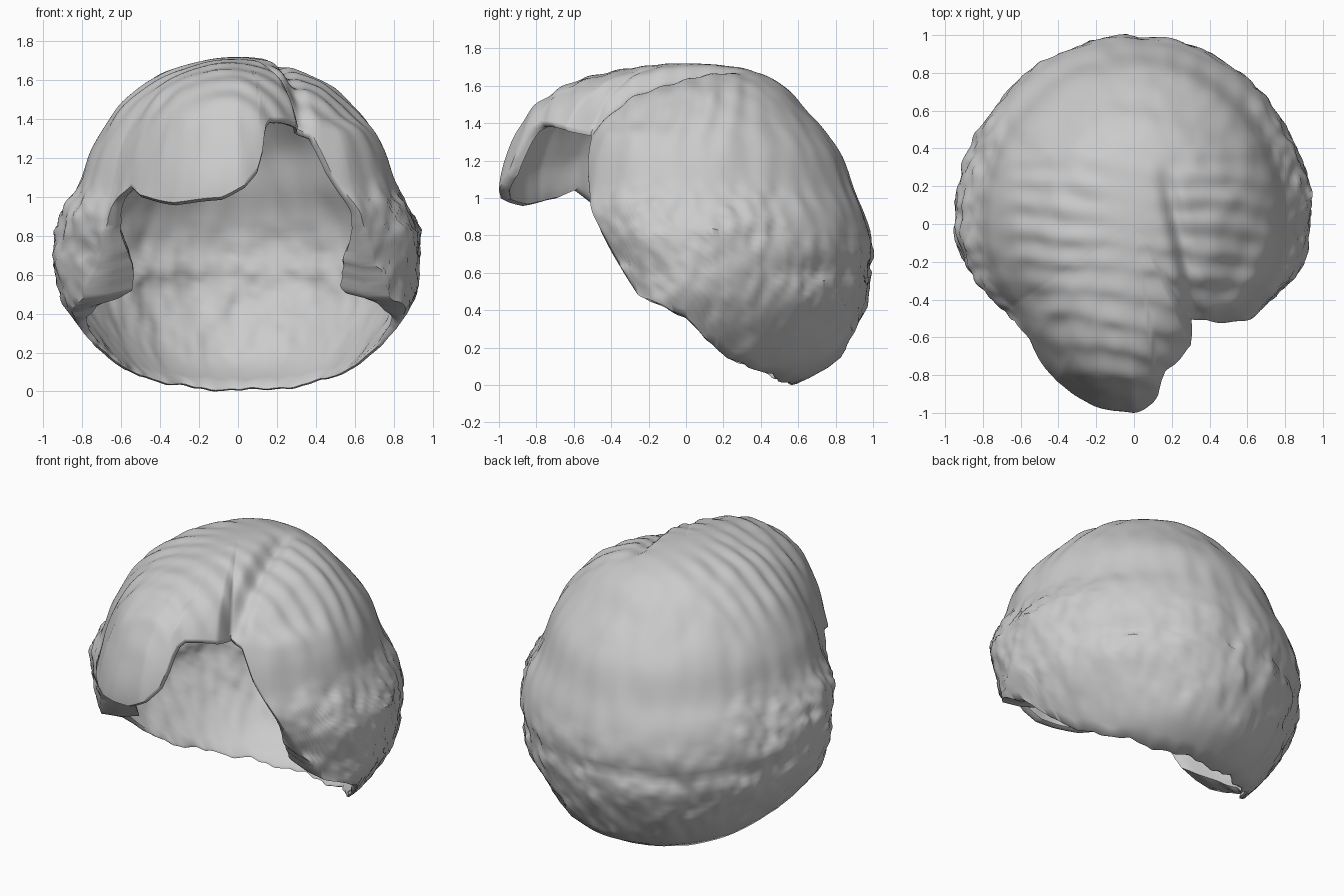
import bpy, bmesh, math
from mathutils import Vector, noise

if "Cube" in bpy.data.objects:
    bpy.data.objects.remove(bpy.data.objects["Cube"])

TOP, COLS, ROWS = 1.72, 360, 72

# Section radii by height: (z, half width, depth to back, depth to front)
SECTIONS = [(1.72, 0, 0, 0), (1.68, .26, .36, .38), (1.6, .45, .52, .64), (1.45, .62, .66, .84),
            (1.25, .75, .82, .94), (1.05, .82, .9, .99), (.9, .91, .96, .97), (.72, .94, 1, .84),
            (.5, .91, .98, .73), (.35, .83, .93, .7), (.2, .71, .86, .6), (.1, .62, .77, .55), (0, .5, .58, .5)]
# Lower hairline height by angle from the front (degrees, positive to the left)
HAIRLINE = [(-180, 0), (-165, .005), (-150, .025), (-127, .075), (-110, .15), (-99, .23), (-90, .36),
            (-72, .48), (-60, .72), (-51, .98), (-42, 1.06), (-35, 1.01), (-20, .97), (-5, 1.0),
            (2, 1.06), (6, 1.14), (8, 1.24), (9.5, 1.37), (12, 1.41), (24, 1.39), (31, 1.37),
            (37, 1.32), (42, 1.14), (50, .95), (60, .72), (72, .48), (90, .36),
            (99, .23), (110, .15), (127, .075), (150, .025), (165, .005), (180, 0)]
# Forward reach of the front hair by angle: long swept fringe, short left lock
REACH = [(-180, .72), (-56, .72), (-42, .85), (-26, .96), (-12, 1), (0, 1.01), (8, .97), (16, .9),
         (25, .82), (31, .64), (50, .7), (180, .72)]


def lerp(table, x):
    for (x0, y0), (x1, y1) in zip(table, table[1:]):
        if x <= x1:
            return y0 + (y1 - y0) * (x - x0) / (x1 - x0)
    return table[-1][1]


def smooth_table(column):
    """Cubic lookup over the square root of depth below the crown."""
    qs = [math.sqrt(TOP - s[0]) for s in SECTIONS]
    vs = [s[column] for s in SECTIONS]
    n = len(qs) - 1
    slopes = [(vs[min(i + 1, n)] - vs[max(i - 1, 0)]) / (qs[min(i + 1, n)] - qs[max(i - 1, 0)])
              for i in range(n + 1)]

    def look(q):
        i = next((k for k in range(n) if q <= qs[k + 1]), n - 1)
        h = qs[i + 1] - qs[i]
        t = min((q - qs[i]) / h, 1)
        return ((1 + 2 * t) * (1 - t) ** 2 * vs[i] + t * (1 - t) ** 2 * h * slopes[i]
                + t * t * (3 - 2 * t) * vs[i + 1] - t * t * (1 - t) * h * slopes[i + 1])
    return look


width, back, front = (smooth_table(c) for c in (1, 2, 3))


def ramp(x, a, b):
    t = max(0, min(1, (x - a) / (b - a)))
    return t * t * (3 - 2 * t)


def surface(deg, u):
    """Point of the outer hair at an angle and a fraction from crown to hairline."""
    q = u * math.sqrt(TOP - lerp(HAIRLINE, deg))
    z = TOP - q * q
    a = math.radians(deg)
    s, c = math.sin(a), math.cos(a)
    depth = front(q) * lerp(REACH, deg) if c > 0 else back(q)
    r = 1 / math.sqrt((s / max(width(q), 1e-4)) ** 2 + (c / max(depth, 1e-4)) ** 2)
    p = Vector((r * s, -r * c, z))
    # Curly lumps low down, combed waves across the crown
    low = ramp(z, .95, .55)
    side = ramp(abs(s), .6, .95) * ramp(z, 1.15, .9)
    lump = noise.noise(p * 6) * .025 + noise.noise(Vector((p.x * 13, p.y * 13, p.z * 19))) * .025
    wave = math.sin(p.y * 46 + p.x * 5 + 3 * noise.noise(p * 2)) * .006 * ramp(z, 1.2, 1.5) * ramp(p.y, .5, .2)
    strand = noise.noise(Vector((p.x * 9, p.y * 9, z * 2))) * .01
    crease = -.025 * math.exp(-((z - .63) / .045) ** 2) * ramp(-c, .2, .7)
    k = lump * max(low, side) + (wave + strand + crease) * ramp(u, 0, .2)
    p += Vector((s * .8, -c * .8, .5)) * k
    # Parting groove, with the left lock sloping lower toward the front
    line = .22 - .2 * p.y
    high = ramp(z, 1.3, 1.5)
    p.z -= .05 * math.exp(-((p.x - line) / .045) ** 2) * ramp(p.y, .4, .05) * high
    p.z -= .06 * ramp(p.x, line - .05, line + .06) * ramp(p.y, .25, -.25) * high
    return p


CENTRE = Vector((0, .08, .9))


def lining(p, deg, u):
    """Inner point: a thin wall with a rolled lip, and curls turned inward at the sides."""
    lip = .025 * ramp(u, .85, 1) * ramp(abs(deg), 100, 70)
    curl = .26 * math.exp(-((abs(deg) - 71) / 13) ** 2) * ramp(u, .72, .97)
    return p + (CENTRE - p) * (.025 + lip) + Vector((-p.x, -p.y * .3, .06)) * curl


# Hair shell: outer surface, rolled hairline edge and inner lining
bm = bmesh.new()
crown = surface(0, 0)
tops = [bm.verts.new(crown), bm.verts.new(lining(crown, 0, 0))]
columns = []
for i in range(COLS):
    deg = -180 + 360 * i / COLS
    outer = [surface(deg, j / ROWS) for j in range(1, ROWS + 1)]
    inner = [lining(p, deg, (j + 1) / ROWS) for j, p in enumerate(outer)]
    roll = (outer[-1] + inner[-1]) / 2 + (outer[-1] - outer[-2]).normalized() * .012
    columns.append([bm.verts.new(p) for p in outer + [roll] + inner[::-1]])
for i in range(COLS):
    a, b = columns[i], columns[(i + 1) % COLS]
    bm.faces.new((tops[0], a[0], b[0]))
    bm.faces.new((tops[1], b[-1], a[-1]))
    for j in range(len(a) - 1):
        bm.faces.new((a[j], a[j + 1], b[j + 1], b[j]))
bmesh.ops.recalc_face_normals(bm, faces=bm.faces)
mesh = bpy.data.meshes.new("hair_shell")
bm.to_mesh(mesh)
bm.free()
hair = bpy.data.objects.new("hair_shell", mesh)
bpy.context.collection.objects.link(hair)

# Pale grey hair colour
grey = bpy.data.materials.new("pale_grey")
grey.use_nodes = True
colour = (.6, .6, .6, 1)
grey.diffuse_color = colour
grey.node_tree.nodes["Principled BSDF"].inputs["Base Color"].default_value = colour
mesh.materials.append(grey)

bpy.context.view_layer.objects.active = hair
hair.select_set(True)
bpy.ops.object.shade_smooth_by_angle(angle=math.radians(60))
